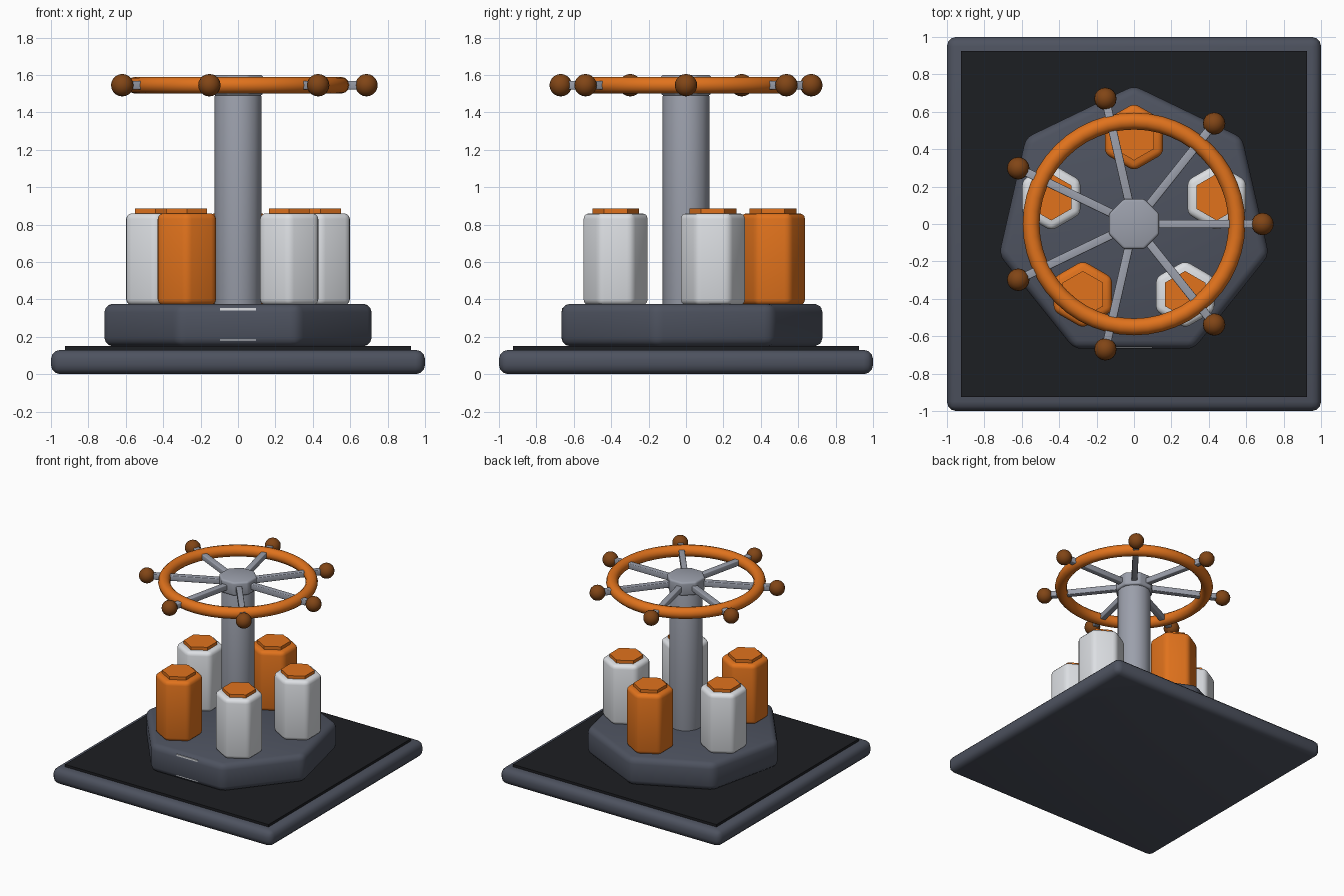
import bpy
from math import pi, cos, sin, radians

if "Cube" in bpy.data.objects:
    bpy.data.objects.remove(bpy.data.objects["Cube"])


def material(name, rgb):
    m = bpy.data.materials.new(name)
    m.diffuse_color = (*rgb, 1)
    m.use_nodes = True
    m.node_tree.nodes["Principled BSDF"].inputs["Base Color"].default_value = m.diffuse_color
    return m


SLATE = material("slate", (0.075, 0.085, 0.115))
BLACK = material("black", (0.012, 0.013, 0.016))
ORANGE = material("orange", (0.75, 0.17, 0.012))
WHITE = material("white", (0.72, 0.74, 0.77))
STEEL = material("steel", (0.33, 0.35, 0.41))
BROWN = material("brown", (0.22, 0.06, 0.008))


def finish(name, mat, bevel=0, segments=3, smooth=True):
    ob = bpy.context.object
    ob.name = name
    ob.data.materials.append(mat)
    if bevel:
        mod = ob.modifiers.new("bevel", 'BEVEL')
        mod.width = bevel
        mod.segments = segments
        mod.limit_method = 'ANGLE'
        mod.angle_limit = radians(40)
        bpy.ops.object.modifier_apply(modifier=mod.name)
    if smooth:
        bpy.ops.object.shade_smooth_by_angle(angle=radians(35))
    return ob


def box(name, size, loc, mat, bevel=0, rot=0):
    bpy.ops.mesh.primitive_cube_add(size=1, location=loc, rotation=(0, 0, rot))
    bpy.context.object.scale = size
    bpy.ops.object.transform_apply(location=False, rotation=False, scale=True)
    return finish(name, mat, bevel, smooth=bevel > 0)


def prism(name, sides, radius, x, y, z0, z1, mat, bevel=0, rot=0, smooth=True):
    bpy.ops.mesh.primitive_cylinder_add(
        vertices=sides, radius=radius, depth=z1 - z0,
        location=(x, y, (z0 + z1) / 2), rotation=(0, 0, rot))
    return finish(name, mat, bevel, smooth=smooth)


# Square base with dark mat
box("base_slab", (2, 2, 0.13), (0, 0, 0.065), SLATE, 0.05)
box("base_mat", (1.85, 1.85, 0.07), (0, 0, 0.115), BLACK)

# Seven-sided plinth and the plate set into its front
prism("plinth", 7, 0.74, 0, 0, 0.15, 0.376, SLATE, 0.045)
box("front_plate", (0.19, 0.04, 0.176), (0, -0.643, 0.267), WHITE)

# Ring of five hexagonal canisters with caps
for i in range(5):
    a = pi / 2 + i * 2 * pi / 5
    x, y = 0.465 * cos(a), 0.465 * sin(a)
    prism(f"canister_{i}", 6, 0.18, x, y, 0.37, 0.86,
          ORANGE if i in (0, 2) else WHITE, 0.03)
    prism(f"canister_cap_{i}", 6, 0.125, x, y, 0.85, 0.885, ORANGE, smooth=False)

# Central column and wheel hub
prism("column", 16, 0.125, 0, 0, 0.36, 1.5, STEEL, 0.015)
prism("wheel_hub", 8, 0.145, 0, 0, 1.49, 1.6, STEEL, 0.015, pi / 8)

# Wheel rim
bpy.ops.mesh.primitive_torus_add(major_radius=0.55, minor_radius=0.045,
                                 major_segments=48, minor_segments=12,
                                 location=(0, 0, 1.545))
finish("wheel_rim", ORANGE)

# Spokes with ball grips
for i in range(7):
    a = i * 2 * pi / 7
    c, s = cos(a), sin(a)
    box(f"spoke_{i}", (0.6, 0.045, 0.045), (0.36 * c, 0.36 * s, 1.545), STEEL, 0.006, a)
    bpy.ops.mesh.primitive_uv_sphere_add(segments=16, ring_count=10, radius=0.06,
                                         location=(0.687 * c, 0.687 * s, 1.545))
    finish(f"grip_{i}", BROWN)
